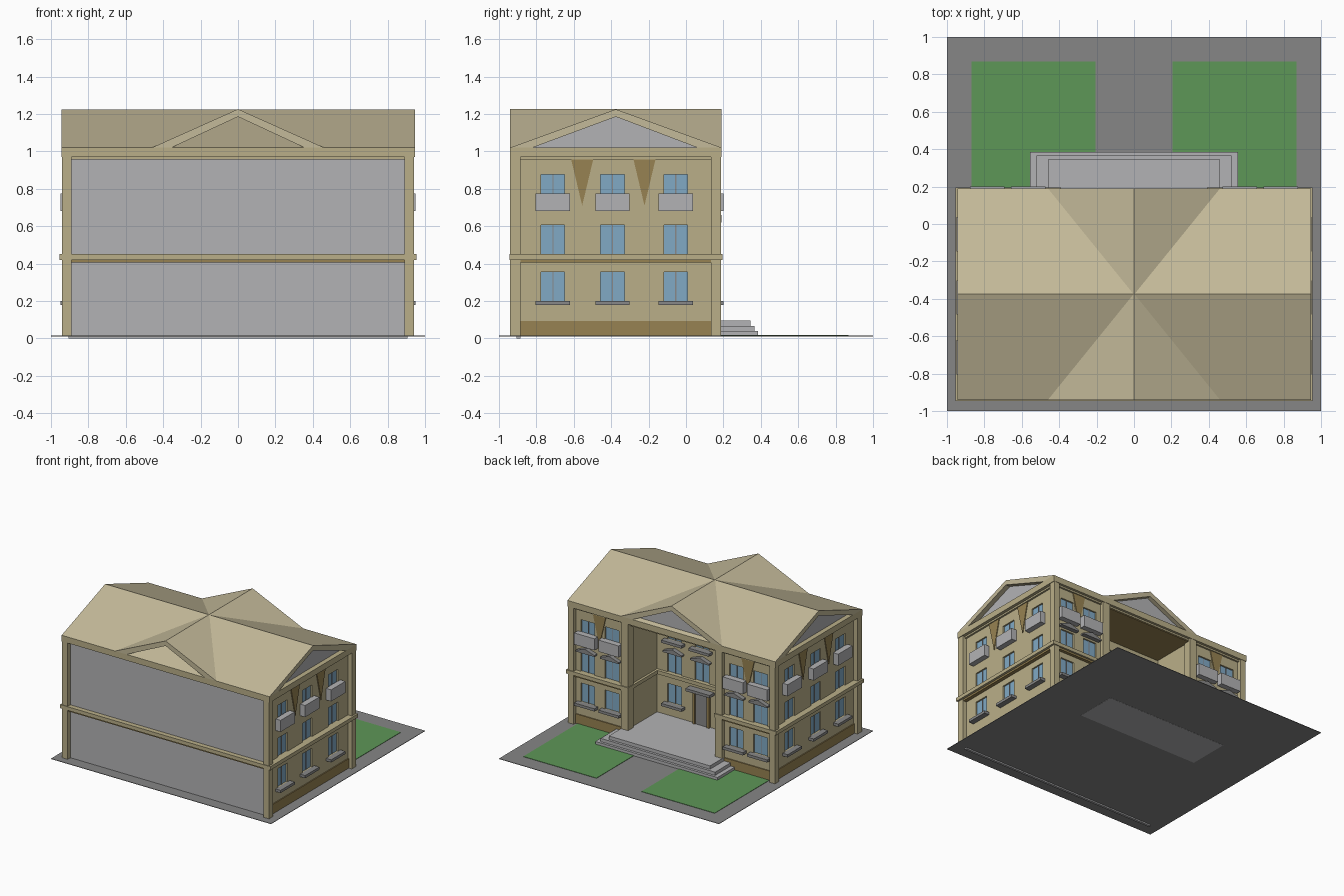
import bpy, bmesh

if "Cube" in bpy.data.objects:
    bpy.data.objects.remove(bpy.data.objects["Cube"])

# ---- colours (linear) ----
COLOURS = {
    "roof_tan": (0.55, 0.49, 0.32), "wall_tan": (0.49, 0.43, 0.25),
    "light_grey": (0.45, 0.45, 0.46), "mid_grey": (0.25, 0.25, 0.25),
    "ground_grey": (0.24, 0.24, 0.24), "grass_green": (0.11, 0.31, 0.095),
    "glass_blue": (0.22, 0.40, 0.56), "trim_brown": (0.31, 0.225, 0.085),
}
MATS = {}
for n, c in COLOURS.items():
    MATS[n] = bpy.data.materials.new(n)
    MATS[n].diffuse_color = (*c, 1)

parts = {}  # name -> (bmesh, colour)


def prism(name, col, pts, d0, d1, f):
    """Extrude a (u, z) outline from depth d0 to d1 through the mapping f."""
    bm = parts.setdefault(name, (bmesh.new(), col))[0]
    a = [bm.verts.new(f(u, d0, z)) for u, z in pts]
    b = [bm.verts.new(f(u, d1, z)) for u, z in pts]
    faces = [bm.faces.new(a), bm.faces.new(b[::-1])]
    n = len(pts)
    for i in range(n):
        j = (i + 1) % n
        faces.append(bm.faces.new((a[i], b[i], b[j], a[j])))
    bmesh.ops.recalc_face_normals(bm, faces=faces)


def slab(name, col, u0, u1, d0, d1, z0, z1, f=lambda u, d, z: (u, d, z)):
    prism(name, col, [(u0, z0), (u1, z0), (u1, z1), (u0, z1)], d0, d1, f)


# facade mappings: u along the wall, d outwards
EAST = lambda u, d, z: (0.905 + d, u, z)
WEST = lambda u, d, z: (-0.905 - d, u, z)
BACK = lambda u, d, z: (u, 0.155 + d, z)
COURT = lambda u, d, z: (u, -0.21 + d, z)
ALONG_X = lambda u, d, z: (d, u, z)
FLAT = lambda u, d, z: (u, z, d)

# ---- ground, lawns, steps ----
slab("ground", "ground_grey", -1, 1, -1, 1, 0.011, 0.015)
for s in (-1, 1):
    slab("lawns", "grass_green", s * 0.205, s * 0.87, 0.16, 0.87, 0.014, 0.018)
slab("steps", "light_grey", -0.555, 0.555, 0.04, 0.385, 0.01, 0.04)
slab("steps", "light_grey", -0.52, 0.52, 0.04, 0.365, 0.04, 0.067)
slab("steps", "light_grey", -0.46, 0.46, 0.04, 0.345, 0.067, 0.095)
slab("court_floor", "light_grey", -0.41, 0.41, -0.215, 0.16, 0.012, 0.095)

# ---- U-shaped body and plain rear wall ----
U = [(-0.905, -0.89), (0.905, -0.89), (0.905, 0.155), (0.41, 0.155),
     (0.41, -0.21), (-0.41, -0.21), (-0.41, 0.155), (-0.905, 0.155)]
prism("walls", "wall_tan", U, 0.012, 0.975, FLAT)
slab("plain_wall", "light_grey", -0.905, 0.905, -0.905, -0.885, 0, 0.972)

# ---- windows ----


def window(f, u, z0, z1, sill=False, balcony=False, hood=False):
    w = 0.063
    slab("window_cutter", "wall_tan", u - w, u + w, -0.02, 0.02, z0, z1, f)
    for s in (-1, 1):
        slab("window_panes", "glass_blue", u + s * 0.003, u + s * w, -0.03, -0.013, z0, z1, f)
    slab("window_mullions", "mid_grey", u - 0.003, u + 0.003, -0.03, -0.009, z0, z1, f)
    if sill:
        slab("window_sills", "mid_grey", u - 0.092, u + 0.092, -0.005, 0.045, z0 - 0.022, z0, f)
    if balcony:
        slab("balconies", "light_grey", u - 0.092, u + 0.092, -0.005, 0.045, 0.68, 0.775, f)
    if hood:
        prism("window_hoods", "mid_grey", [(u - 0.085, 0.62), (u + 0.085, 0.62),
              (u + 0.085, 0.632), (u, 0.66), (u - 0.085, 0.632)], -0.005, 0.035, f)


def bay(f, u, hood):
    window(f, u, 0.2, 0.355, sill=True)
    window(f, u, 0.45, 0.605, hood=hood)
    window(f, u, 0.72, 0.875, balcony=True)


def pennant(f, u):
    prism("hanging_pennants", "trim_brown",
          [(u - 0.062, 0.97), (u, 0.71), (u + 0.062, 0.97)], -0.005, 0.007, f)


for f in (EAST, WEST):
    for u in (-0.712, -0.393, -0.055):
        bay(f, u, False)
    for u in (-0.555, -0.222):
        pennant(f, u)
    slab("plinth", "trim_brown", -0.89, 0.135, -0.005, 0.008, 0.012, 0.093, f)
    slab("belt_underside", "trim_brown", -0.89, 0.135, -0.005, 0.03, 0.405, 0.42, f)
    slab("belt_course", "wall_tan", -0.945, 0.19, -0.02, 0.05, 0.42, 0.45, f)
for s in (-1, 1):
    for u in (0.565, 0.785):
        bay(BACK, s * u, True)
    pennant(BACK, s * 0.675)
    slab("plinth", "trim_brown", s * 0.46, s * 0.89, -0.005, 0.008, 0.012, 0.093, BACK)
    slab("belt_underside", "trim_brown", s * 0.46, s * 0.89, -0.005, 0.025, 0.405, 0.42, BACK)
    slab("belt_course", "wall_tan", s * 0.39, s * 0.955, -0.02, 0.04, 0.42, 0.45, BACK)
    slab("belt_course", "wall_tan", s * 0.39, s * 0.42, -0.21, 0.17, 0.42, 0.45)
    # corner and court pilasters
    for x0, x1, y0, y1 in ((0.89, 0.94, -0.94, -0.885), (0.89, 0.94, 0.135, 0.187),
                           (0.395, 0.46, 0.12, 0.187)):
        slab("pilasters", "wall_tan", s * x0, s * x1, y0, y1, 0.015, 0.98)
slab("belt_course", "wall_tan", -0.955, 0.955, -0.945, -0.885, 0.42, 0.45)
slab("belt_underside", "trim_brown", -0.89, 0.89, -0.93, -0.885, 0.405, 0.42)
slab("belt_course", "wall_tan", -0.4, 0.4, -0.01, 0.025, 0.42, 0.45, COURT)

# ---- courtyard wall: windows and door ----
for u in (-0.25, 0.25):
    window(COURT, u, 0.2, 0.355, sill=True)
for u in (-0.25, 0, 0.25):
    window(COURT, u, 0.45, 0.605, hood=True)
    window(COURT, u, 0.72, 0.875, sill=True)
slab("door", "mid_grey", -0.055, 0.055, -0.005, 0.01, 0.09, 0.35, COURT)
for s in (-1, 1):
    slab("door_frame", "trim_brown", s * 0.055, s * 0.075, -0.005, 0.02, 0.09, 0.365, COURT)
slab("door_frame", "trim_brown", -0.075, 0.075, -0.005, 0.02, 0.345, 0.365, COURT)
slab("door_canopy", "mid_grey", -0.11, 0.11, -0.005, 0.06, 0.368, 0.39, COURT)

# ---- entablature and courtyard ceiling ----
slab("entablature", "wall_tan", -0.945, 0.945, -0.94, 0.19, 0.97, 1.02)
slab("cornice_moulding", "wall_tan", -0.92, 0.92, -0.915, 0.17, 0.956, 0.972)
slab("court_ceiling", "trim_brown", -0.405, 0.405, -0.205, 0.165, 0.95, 0.958)

# ---- crossing gable roofs: open chevrons with grey pediments ----
prism("main_roof", "roof_tan", [(-0.94, 1.02), (-0.82, 1.02), (-0.375, 1.185),
      (0.06, 1.02), (0.19, 1.02), (-0.375, 1.225)], -0.945, 0.945, ALONG_X)
prism("cross_roof", "roof_tan", [(-0.46, 1.02), (-0.355, 1.02), (0, 1.185),
      (0.355, 1.02), (0.46, 1.02), (0, 1.226)], -0.94, 0.19,
      lambda u, d, z: (u, d, z))
for s in (-1, 1):
    prism("side_pediments", "light_grey", [(-0.84, 1.018), (0.08, 1.018), (-0.375, 1.19)],
          s * 0.89, s * 0.905, ALONG_X)
prism("back_pediment", "light_grey", [(-0.37, 1.018), (0.37, 1.018), (0, 1.19)],
      -0.02, 0.0, BACK)

# ---- turn the collected parts into objects ----
objs = {}
for name, (bm, col) in parts.items():
    me = bpy.data.meshes.new(name)
    bm.to_mesh(me)
    bm.free()
    me.materials.append(MATS[col])
    objs[name] = bpy.data.objects.new(name, me)
    bpy.context.collection.objects.link(objs[name])

# cut the window openings into the walls
cutter = objs["window_cutter"]
cutter.hide_render = True
wall = objs["walls"]
mod = wall.modifiers.new("openings", "BOOLEAN")
mod.operation, mod.solver, mod.object = "DIFFERENCE", "EXACT", cutter
bpy.context.view_layer.update()
dg = bpy.context.evaluated_depsgraph_get()
cut = bpy.data.meshes.new_from_object(wall.evaluated_get(dg))
wall.modifiers.clear()
wall.data = cut
bpy.data.objects.remove(cutter)

for m in bpy.data.materials:
    if m.users and not m.is_grease_pencil:
        m.use_nodes = True
        m.node_tree.nodes["Principled BSDF"].inputs["Base Color"].default_value = m.diffuse_color
